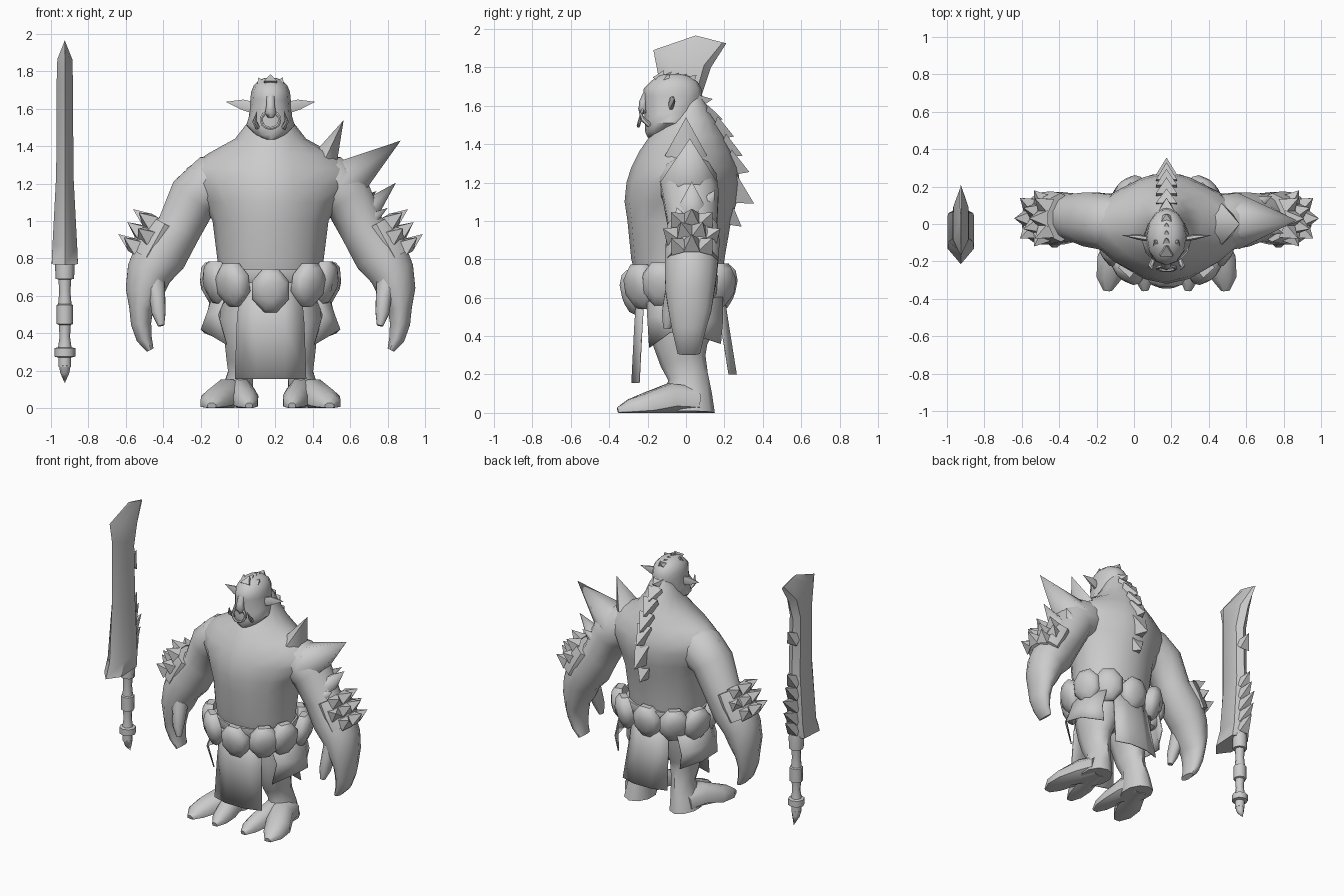
import bpy, bmesh, math
from mathutils import Vector as V

C = 0.174          # x of the body's centre line
SX = -0.926        # x of the sword
mat = bpy.data.materials.new("plain_grey")
mat.diffuse_color = (0.6, 0.6, 0.6, 1)


def finish(name, bm, angle=50):
    for v in bm.verts:
        v.co.z = max(v.co.z, 0)
    bmesh.ops.remove_doubles(bm, verts=bm.verts, dist=0.0005)
    bmesh.ops.recalc_face_normals(bm, faces=bm.faces)
    me = bpy.data.meshes.new(name)
    bm.to_mesh(me)
    bm.free()
    me.materials.append(mat)
    ob = bpy.data.objects.new(name, me)
    bpy.context.collection.objects.link(ob)
    bpy.ops.object.select_all(action='DESELECT')
    ob.select_set(True)
    bpy.context.view_layer.objects.active = ob
    bpy.ops.object.shade_smooth_by_angle(angle=math.radians(angle))
    return ob


def loft(name, rings, angle=50):
    """Skin a list of point rings and cap both ends."""
    bm = bmesh.new()
    vs = [[bm.verts.new(p) for p in r] for r in rings]
    n = len(vs[0])
    for a, b in zip(vs, vs[1:]):
        for i in range(n):
            j = (i + 1) % n
            bm.faces.new((a[i], a[j], b[j], b[i]))
    bm.faces.new(vs[0])
    bm.faces.new(vs[-1])
    return finish(name, bm, angle)


def power(v, p):
    return math.copysign(abs(v) ** p, v)


def stack(name, rows, n=16, x=C, angle=50):
    """Horizontal rings: z, half width, front y, back y, optional pointedness."""
    rings = []
    for z, h, f, b, *p in rows:
        p = p[0] if p else 1
        rings.append([(x + h * power(math.cos(t), p), (f + b) / 2 + (b - f) / 2 * power(math.sin(t), p), z)
                      for t in (math.tau * i / n for i in range(n))])
    return loft(name, rings, angle)


def tube(name, secs, n=10, ref=(0, 1, 0), angle=50):
    """Tube through sections: x, y, z, side radius, radius along ref."""
    ps = [V(s[:3]) for s in secs]
    rings = []
    for k, s in enumerate(secs):
        t = (ps[min(k + 1, len(ps) - 1)] - ps[max(k - 1, 0)]).normalized()
        a = V(ref).cross(t).normalized()
        b = t.cross(a)
        rings.append([ps[k] + a * s[3] * math.cos(w) + b * s[4] * math.sin(w)
                      for w in (math.tau * (i + 0.5) / n for i in range(n))])
    return loft(name, rings, angle)


def spike(name, base, tip, ra, rb=None, n=4, ref=(0, 1, 0), angle=30):
    return tube(name, [(*base, ra, rb or ra), (*tip, 0, 0)], n, ref, angle)


def cloth(name, rows):
    """Thin sheet from rows of points."""
    bm = bmesh.new()
    g = [[bm.verts.new(p) for p in r] for r in rows]
    for a, b in zip(g, g[1:]):
        for i in range(len(a) - 1):
            bm.faces.new((a[i], a[i + 1], b[i + 1], b[i]))
    ob = finish(name, bm)
    m = ob.modifiers.new("thickness", 'SOLIDIFY')
    m.thickness = 0.008
    m.offset = 0


# Torso and head
stack("torso", [(.46, .2, -.17, .14), (.62, .26, -.24, .18), (.8, .285, -.285, .2),
                (1.0, .31, -.305, .235, 1.05), (1.1, .36, -.32, .265, 1.15), (1.2, .45, -.31, .28, 1.35),
                (1.28, .45, -.285, .27, 1.4), (1.36, .335, -.245, .24, 1.3), (1.44, .19, -.19, .2, 1.1),
                (1.53, .12, -.12, .15), (1.6, .09, -.06, .11), (1.66, .05, 0, .08)])
stack("head", [(1.435, .035, -.2, -.1), (1.46, .08, -.212, -.05), (1.51, .13, -.215, .03),
               (1.56, .115, -.215, .07), (1.65, .108, -.222, .085), (1.69, .104, -.22, .08),
               (1.725, .09, -.185, .06), (1.755, .06, -.15, .02), (1.765, .03, -.11, -.03)], 12)
tube("nose", [(C, -.2, 1.67, .025, .02), (C, -.222, 1.62, .025, .022),
              (C, -.226, 1.58, .034, .022), (C, -.215, 1.56, .02, .02)], 6, angle=70)
# Nose ring, open at the top
ring = []
for i in range(13):
    w = math.pi * (.1 + i / 12 * 1.8) + math.pi / 2
    ring.append((C + .05 * math.cos(w), -.236 + .012 * math.sin(w), 1.54 + .045 * math.sin(w), .009, .009))
tube("nose_ring", ring, 6)
for k, y in enumerate((-.15, -.11, -.07, -.03, .02)):
    spike("head_crest", (C, y, 1.735 - .6 * (y + .08) ** 2), (C, y + .035, 1.785 - k * .006), .05, .04)
for s in (-1, 1):
    tube("ear", [(C + s * .09, -.08, 1.605, .035, .015), (C + s * .15, -.07, 1.622, .032, .015),
                 (C + s * .24, -.06, 1.637, 0, 0)], 6, angle=60)
    tube("tusk", [(C + s * .07, -.19, 1.5, .014, .014), (C + s * .085, -.225, 1.53, .013, .013),
                  (C + s * .072, -.25, 1.59, 0, 0)], 6)
    spike("brow_horn", (C + s * .05, -.1, 1.735), (C + s * .065, -.09, 1.768), .03)

# Mane of spines down the back
for y, z, ty, tz, r in ((.05, 1.62, .14, 1.635, .06), (.1, 1.55, .19, 1.53, .08), (.14, 1.48, .25, 1.44, .1),
                        (.18, 1.39, .295, 1.34, .1), (.21, 1.30, .33, 1.255, .11),
                        (.22, 1.17, .355, 1.09, .12), (.2, 1.04, .29, .97, .09)):
    spike("back_spine", (C, y, z), (C, ty, tz), .08, r, 4, (0, 0, 1), 60)

# Limbs
for s in (-1, 1):
    def X(u):
        return C + s * u
    tube("arm", [(X(.2), 0, 1.23, .14, .14), (X(.31), .01, 1.20, .16, .155), (X(.41), .025, 1.13, .14, .15),
                 (X(.49), .035, .96, .125, .13), (X(.585), .03, .83, .15, .145), (X(.65), .025, .72, .125, .14),
                 (X(.675), .02, .62, .105, .13), (X(.692), .02, .53, .066, .115), (X(.692), .015, .45, .056, .095),
                 (X(.675), .015, .37, .043, .075), (X(.643), .015, .31, .02, .06)], 12)
    tube("thumb", [(X(.63), -.03, .69, .07, .07), (X(.605), -.065, .59, .045, .055),
                   (X(.598), -.09, .51, .04, .04), (X(.585), -.1, .44, .018, .02)], 8)
    # Spiked bracer on the outside of the arm
    tube("bracer", [(X(.565), .035, .985, .1, .13), (X(.615), .035, .895, .115, .14),
                    (X(.665), .035, .805, .105, .135)], 10, angle=40)
    t = V((s * .51, 0, -.86))
    out = V((s * .86, 0, .51))
    for row, d in enumerate((-.075, 0, .08)):
        mid = V((X(.61), .03, .89)) + t * d
        for k in range(3 + row % 2):
            w = (k - (2 + row % 2) / 2) * .62
            dirn = out * math.cos(w) + V((0, math.sin(w) * .8, 0))
            base = mid + out * math.cos(w) * .1 + V((0, math.sin(w) * .115, 0))
            spike("bracer_spike", base, base + dirn * .09 + V((0, 0, .012)), .06, .058, ref=t)
    # Legs and two-toed feet
    tube("leg", [(X(.13), -.01, .62, .13, .19), (X(.15), -.02, .46, .13, .175), (X(.155), -.03, .35, .095, .14),
                 (X(.155), -.015, .27, .085, .12), (X(.16), .01, .19, .07, .105), (X(.175), .015, .1, .085, .12),
                 (X(.185), .015, 0, .1, .135)], 10)
    tube("outer_toe", [(X(.19), .05, .06, .09, .08), (X(.23), -.08, .07, .09, .09),
                       (X(.29), -.2, .04, .09, .07), (X(.31), -.29, .025, .07, .05),
                       (X(.315), -.355, .01, .025, .02)], 8, (0, 0, 1))
    tube("inner_toe", [(X(.18), .05, .06, .08, .08), (X(.155), -.08, .07, .075, .09),
                       (X(.13), -.2, .04, .07, .07), (X(.12), -.29, .025, .055, .05),
                       (X(.115), -.355, .01, .02, .02)], 8, (0, 0, 1))
    # Hip flap
    cloth("hip_flap", [[(X(u * .82), y, .68) for u, y in ((.25, -.2), (.34, -.08), (.36, .06), (.26, .19))],
                       [(X(u), y, z) for u, y, z in ((.28, -.2, .5), (.34, -.08, .5), (.34, .06, .49), (.27, .19, .47))],
                       [(X(u), y, z) for u, y, z in ((.235, -.19, .34), (.37, -.08, .42), (.35, .06, .4), (.25, .18, .36))]])

# Loincloth panels
cloth("front_loincloth", [[(C + f * h, y + abs(f) * .06, z) for f in (-1, -.4, .4, 1)]
                          for z, y, h in ((.68, -.275, .16), (.45, -.29, .18), (.155, -.305, .19))])
cloth("back_loincloth", [[(C + f * h, y - abs(f) * .06, z) for f in (-1, -.4, .4, 1)]
                         for z, y, h in ((.68, .21, .14), (.45, .245, .16), (.2, .285, .18))])

# Belt with shield-shaped plates
stack("belt", [(.67, .28, -.27, .2), (.7, .295, -.285, .215), (.74, .29, -.285, .21)], 14)
plates = [(0, -.262, .635), (0, .185, .66)]
for s in (-1, 1):
    plates += [(s * .195, -.225, .665), (s * .275, -.125, .675), (s * .29, .06, .67), (s * .19, .16, .67)]
for u, y, z in plates:
    o = V((u, (y + .03) * 1.1, 0)).normalized()
    p = V((C + u, y, z))
    secs = [(*(p + o * d + V((0, 0, -d * .2))), .108 * k, .125 * k)
            for d, k in ((-.02, .92), (.025, 1), (.055, .82), (.075, .4))]
    ob = tube("belt_plate", secs, 8, (0, 0, 1), 45)
    for v in ob.data.vertices:       # narrow and lengthen the lower half
        if v.co.z < z - .06:
            v.co.x += (p.x - v.co.x) * .2
            v.co.y += (p.y - v.co.y) * .1
            v.co.z -= .006

# Shoulder spikes on one side only
for base, tip, ra, rb in (((.47, 0, 1.34), (.565, 0, 1.54), .075, .11),
                          ((.56, .015, 1.2), (.87, .02, 1.43), .145, .15),
                          ((.68, .03, 1.04), (.845, .03, 1.205), .08, .09),
                          ((.64, .1, 1.08), (.74, .15, 1.16), .05, .05),
                          ((.7, -.02, 1.0), (.8, -.05, 1.07), .045, .045)):
    spike("shoulder_spike", base, tip, ra, rb, 6, angle=65)

# Sword blade: front edge, back edge, half thickness
rings = []
for (fy, fz), (by, bz), h in (((-.215, .765), (.08, .78), .07), ((-.17, .87), (.09, .87), .066),
                              ((-.145, 1.25), (.09, 1.25), .046), ((-.145, 1.76), (.08, 1.65), .044),
                              ((-.17, 1.89), (.13, 1.8), .04), ((.05, 1.966), (.21, 1.925), .004)):
    f, b = V((SX, fy, fz)), V((SX, by, bz))
    m, q, d = f.lerp(b, .28), f.lerp(b, .88), V((h, 0, 0))
    rings.append([f, m + d, q + d, b, q - d, m - d])
loft("sword_blade", rings, 40)
for z, ty in ((.84, .17), (.92, .19), (1.01, .2), (1.1, .17), (1.19, .15), (1.5, .14)):
    spike("blade_barb", (SX, .06, z), (SX, ty, z + .08), .055, .065, angle=60)

# Sword handle
HY = .04
stack("sword_handle", [(z, r, HY - r, HY + r) for z, r in
      ((.8, .05), (.77, .052), (.69, .05), (.688, .034), (.62, .03), (.555, .036), (.55, .045), (.45, .045),
       (.445, .032), (.38, .028), (.325, .036), (.32, .056), (.275, .056), (.27, .034), (.22, .034))],
      8, SX, 50)
tube("pommel_spike", [(SX, HY, .23, .034, .034), (SX, HY + .005, .19, .026, .026),
                      (SX, HY + .03, .132, 0, 0)], 8)
